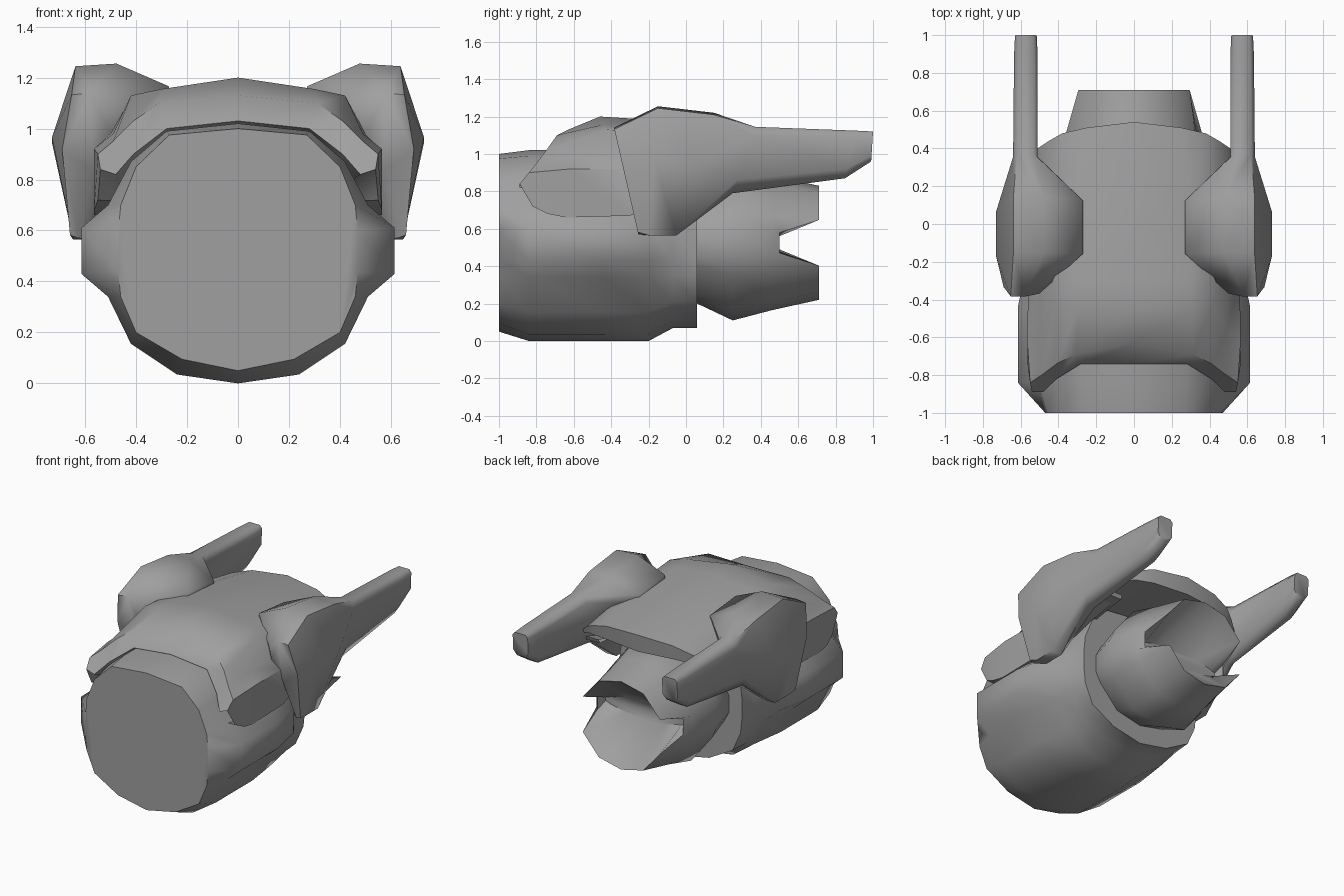
import bpy, bmesh, math

default_cube = bpy.data.objects.get("Cube")
if default_cube:
    bpy.data.objects.remove(default_cube, do_unlink=True)

grey = bpy.data.materials.new("plain_grey")
grey.use_nodes = True
grey.diffuse_color = (0.35, 0.35, 0.35, 1)
grey.node_tree.nodes["Principled BSDF"].inputs["Base Color"].default_value = grey.diffuse_color


def mirrored(half):
    """Close a half outline, given from top centre to bottom centre, across x = 0."""
    return half + [(-x, z) for x, z in reversed(half) if x > 0]


def loft(name, rows, closed=True, angle=50):
    """Skin rows of points; closed rows also get end caps."""
    bm = bmesh.new()
    rings = [[bm.verts.new(point) for point in row] for row in rows]
    count = len(rings[0])
    for first, second in zip(rings, rings[1:]):
        for i in range(count if closed else count - 1):
            j = (i + 1) % count
            bm.faces.new((first[i], first[j], second[j], second[i]))
    if closed:
        bm.faces.new(rings[0])
        bm.faces.new(rings[-1])
    bmesh.ops.recalc_face_normals(bm, faces=bm.faces)
    mesh = bpy.data.meshes.new(name)
    bm.to_mesh(mesh)
    bm.free()
    mesh.materials.append(grey)
    part = bpy.data.objects.new(name, mesh)
    bpy.context.collection.objects.link(part)
    bpy.ops.object.select_all(action="DESELECT")
    part.select_set(True)
    bpy.context.view_layer.objects.active = part
    bpy.ops.object.shade_smooth_by_angle(angle=math.radians(angle))


# Main drum: flat round front, broad side ribs and a round rear
cap = mirrored([(0, 1.0), (.27, .975), (.4, .85), (.46, .7), (.47, .6), (.47, .44),
                (.46, .34), (.4, .2), (.22, .095), (0, .05)])
body = mirrored([(0, 1.02), (.28, .99), (.42, .87), (.51, .7), (.615, .61), (.615, .43),
                 (.51, .34), (.42, .155), (.24, .035), (0, 0)])
CENTRE = .525


def drum_ring(outline, y, width=1, height=1):
    return [(x * width, y, CENTRE + (z - CENTRE) * height) for x, z in outline]


loft("main_drum", [
    drum_ring(cap, -1),
    drum_ring(body, -.84),
    drum_ring(body, -.44),
    drum_ring(body, -.2, .92),
    drum_ring(cap, -.07, 1.03, .96),
    drum_ring(cap, .06, 1, .96),
])

# Rear nozzle: faceted bulb with a wedge-shaped mouth notched on both sides
nozzle_shape = mirrored([(0, 1), (.55, .87), (.95, .4), (1.06, .18), (1.06, -.18),
                         (.95, -.4), (.55, -.87), (0, -1)])


def nozzle_ring(y, width, height, notch=0):
    return [(x * width, y - (notch if abs(z) < .2 else 0), CENTRE + z * height)
            for x, z in nozzle_shape]


loft("rear_nozzle", [
    nozzle_ring(-.06, .3, .28),
    nozzle_ring(.06, .35, .325),
    nozzle_ring(.25, .39, .415),
    nozzle_ring(.46, .345, .36),
    nozzle_ring(.71, .31, .305, notch=.21),
    nozzle_ring(.44, .29, .06),
])

# Hood: arched cover with a sloped front lip, long cheeks and a thick rear edge
hood_half = [
    [(0, -.6, .95), (.28, -.6, .93), (.38, -.6, .85), (.42, -.6, .78), (.44, -.6, .72), (.45, -.6, .68)],
    [(0, -.74, 1.03), (.28, -.74, 1.0), (.41, -.82, .9), (.48, -.89, .82), (.54, -.89, .84), (.55, -.82, .72)],
    [(0, -.63, 1.13), (.31, -.69, 1.1), (.41, -.74, 1.03), (.49, -.8, .95), (.55, -.84, .9), (.565, -.74, .68)],
    [(0, -.46, 1.2), (.3, -.45, 1.155), (.42, -.42, 1.13), (.49, -.56, .98), (.565, -.62, .92), (.565, -.64, .66)],
    [(0, -.3, 1.19), (.3, -.3, 1.15), (.42, -.3, 1.12), (.5, -.3, .98), (.56, -.3, .92), (.56, -.3, .67)],
    [(0, .1, 1.15), (.3, .1, 1.12), (.42, .1, 1.08), (.5, .1, .98), (.54, .1, .92), (.54, .1, .8)],
    [(0, .54, 1.09), (.25, .51, 1.07), (.38, .48, 1.03), (.45, .44, .99), (.51, .4, .94), (.51, .37, .88)],
]
# The rear edge drops straight down, then runs forward as the underside
rear_edge = [(x, y - .01, z - .12 * (1 - 3 * x * x)) for x, y, z in hood_half[-1]]
underside = [(x * .9, 0, z) for x, y, z in rear_edge]
hood_rows = []
for row in hood_half + [rear_edge, underside]:
    x, y, z = row[-1]
    half = row + [(x - .1, y, z)]
    hood_rows.append([(-x, y, z) for x, y, z in reversed(half[1:])] + half)
loft("hood", hood_rows, closed=False, angle=45)

# Side pods: bulky angular housings that taper into straight rear barrels
housing = [(0, .87), (.45, 1), (.8, .985), (1, .58), (.82, 0), (.65, 0), (.35, .5), (0, .78)]
barrel = [(0, .88), (.15, 1), (.85, 1), (1, .88), (1, .2), (.75, 0), (.25, 0), (0, .2)]


def pod_ring(side, y, inner, outer, top, bottom, slant, blend):
    """Section between housing and barrel; slant shifts its lower edge along y."""
    ring = []
    for (hu, hv), (bu, bv) in zip(housing, barrel):
        u = hu + (bu - hu) * blend
        v = hv + (bv - hv) * blend
        ring.append((side * (inner + (outer - inner) * u),
                     y + slant * (1 - v),
                     bottom + (top - bottom) * v))
    return ring


pod_sections = [
    (-.385, .5, .69, 1.14, .57, .13, .1),
    (-.15, .27, .73, 1.255, .565, -.05, 0),
    (.15, .27, .73, 1.22, .565, -.2, 0),
    (.37, .51, .64, 1.145, .79, -.12, 1),
    (.9, .51, .635, 1.125, .87, -.05, 1),
    (1.0, .515, .63, 1.12, .96, -.01, 1),
]
for side, label in ((1, "left"), (-1, "right")):
    loft(label + "_pod", [pod_ring(side, *section) for section in pod_sections], angle=65)
